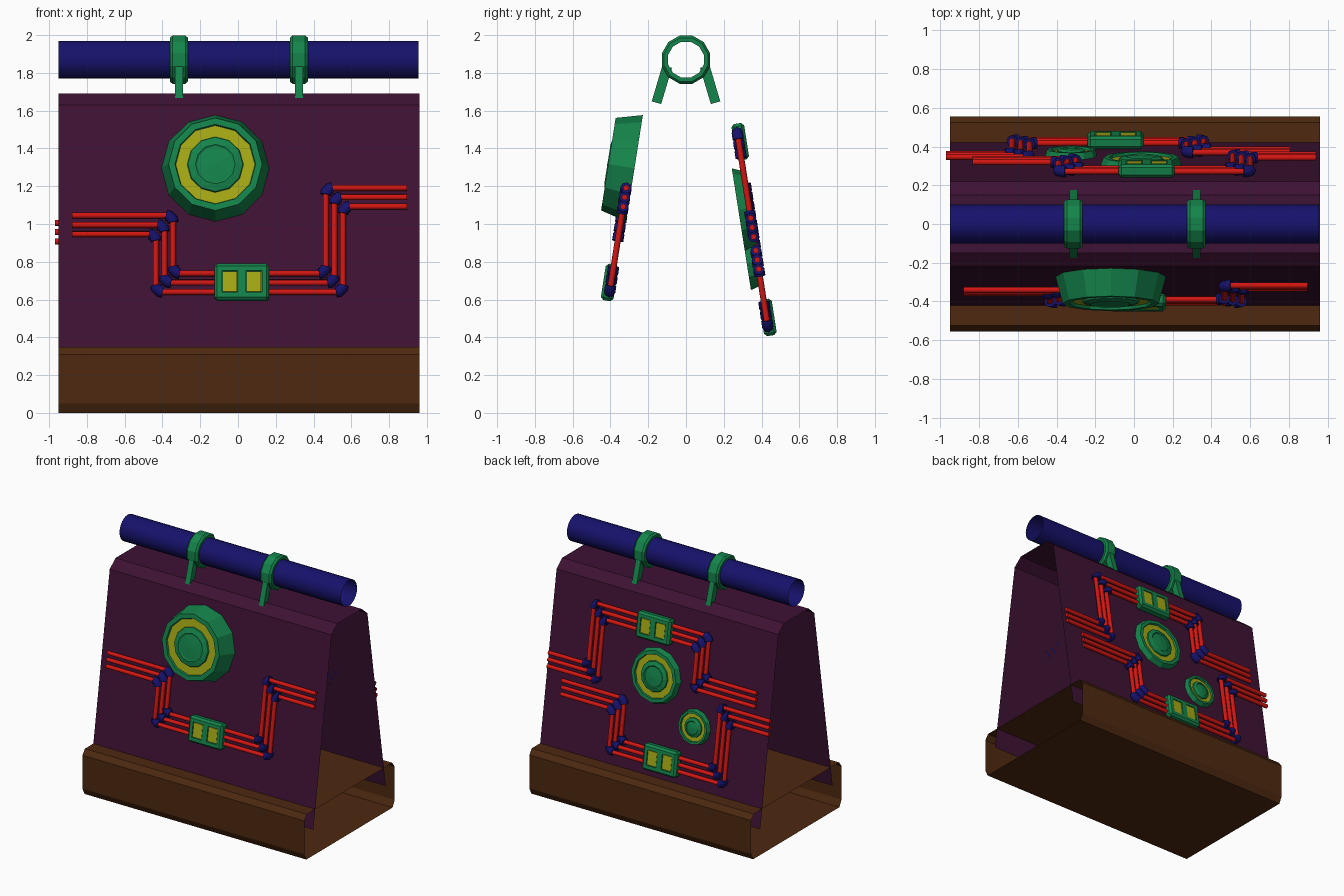
import bpy, bmesh, math
from mathutils import Matrix, Vector

if "Cube" in bpy.data.objects:
    bpy.data.objects.remove(bpy.data.objects["Cube"])

SLOPE = (0.445 - 0.22) / 1.43          # lean of the side panels
LEAN = math.atan(SLOPE)


def mat(name, r, g, b):
    m = bpy.data.materials.new(name)
    m.diffuse_color = (r, g, b, 1)
    m.use_nodes = True
    m.node_tree.nodes["Principled BSDF"].inputs["Base Color"].default_value = m.diffuse_color
    return m


NAVY = mat("navy", 0.008, 0.006, 0.15)
PURPLE = mat("purple", 0.048, 0.006, 0.034)
BROWN = mat("brown", 0.075, 0.022, 0.005)
GREEN = mat("green", 0.007, 0.23, 0.07)
RED = mat("red", 0.65, 0.008, 0.006)
YELLOW = mat("yellow", 0.38, 0.40, 0.007)


def finish(bm, name, material, m=None):
    me = bpy.data.meshes.new(name)
    bm.to_mesh(me)
    bm.free()
    ob = bpy.data.objects.new(name, me)
    bpy.context.collection.objects.link(ob)
    if material:
        me.materials.append(material)
    if m:
        ob.matrix_world = m
    return ob


def on_panel(u, z, off=0.0, back=False, spin=0.0):
    """Frame on a leaning panel: local x right, y up, z outward."""
    m = Matrix.Translation((u, -0.445 + (z - 0.2) * SLOPE, z))
    m = m @ Matrix.Rotation(math.pi / 2 - LEAN, 4, 'X')
    m = m @ Matrix.Translation((0, 0, off)) @ Matrix.Rotation(spin, 4, 'Z')
    return Matrix.Rotation(math.pi, 4, 'Z') @ m if back else m


def sheet(name, profile, x0, x1, material, closed):
    """Extrude a (y, z) profile along x as an open-ended sheet."""
    bm = bmesh.new()
    a = [bm.verts.new((x0, y, z)) for y, z in profile]
    b = [bm.verts.new((x1, y, z)) for y, z in profile]
    n = len(profile)
    for i in range(n if closed else n - 1):
        j = (i + 1) % n
        bm.faces.new((a[i], a[j], b[j], b[i]))
    return finish(bm, name, material)


def lathe(name, profile, sides, material, m, closed=False, phase=0.0):
    """Revolve an (r, h) profile about local z."""
    bm = bmesh.new()
    rings = []
    for r, h in profile:
        if r == 0:
            rings.append([bm.verts.new((0, 0, h))] * sides)
        else:
            ang = [2 * math.pi * (k + phase) / sides for k in range(sides)]
            rings.append([bm.verts.new((r * math.cos(t), r * math.sin(t), h)) for t in ang])
    n = len(rings)
    for i in range(n if closed else n - 1):
        p, q = rings[i], rings[(i + 1) % n]
        for k in range(sides):
            l = (k + 1) % sides
            bm.faces.new(list(dict.fromkeys((p[k], p[l], q[l], q[k]))))
    bmesh.ops.recalc_face_normals(bm, faces=bm.faces)
    return finish(bm, name, material, m)


def box(name, size, material, m, bevel=0.0):
    bm = bmesh.new()
    bmesh.ops.create_cube(bm, size=1, matrix=Matrix.Diagonal((*size, 1)))
    if bevel:
        bmesh.ops.bevel(bm, geom=bm.edges[:], offset=bevel, segments=1, affect='EDGES')
    return finish(bm, name, material, m)


def tubes(name, paths, radius, material, m):
    cu = bpy.data.curves.new(name, 'CURVE')
    cu.dimensions = '3D'
    cu.bevel_depth, cu.bevel_resolution, cu.use_fill_caps = radius, 2, True
    for path in paths:
        s = cu.splines.new('POLY')
        s.points.add(len(path) - 1)
        for p, c in zip(s.points, path):
            p.co = (c[0], c[1], 0, 1)
    cu.materials.append(material)
    ob = bpy.data.objects.new(name, cu)
    bpy.context.collection.objects.link(ob)
    ob.matrix_world = m


# Base tray: chamfered, open at both ends
half = [(0.53, 0), (0.555, 0.05), (0.555, 0.31), (0.525, 0.35)]
sheet("base", half + [(-y, z) for y, z in half[::-1]], -0.95, 0.96, BROWN, True)

# Body shell: leaning panels and shouldered top
half = [(0.445, 0.2), (0.22, 1.63), (0.15, 1.69)]
sheet("body_shell", half + [(-y, z) for y, z in half[::-1]], -0.95, 0.96, PURPLE, False)

# Handle tube
along_x = Matrix.Rotation(math.pi / 2, 4, 'Y')
tube = lathe("handle_tube", [(0.1, -0.95), (0.1, 0.955)], 24, NAVY,
             Matrix.Translation((0, 0, 1.87)) @ along_x)
for p in tube.data.polygons:
    p.use_smooth = True

# Handle clamps: ring with two splayed legs
for x in (-0.313, 0.322):
    lathe("clamp_ring", [(0.098, -0.048), (0.12, -0.048), (0.132, -0.034), (0.132, 0.034),
                         (0.12, 0.048), (0.098, 0.048)], 12, GREEN,
          Matrix.Translation((x, 0, 1.87)) @ along_x, True, 0.5)
    for s in (-1, 1):
        box("clamp_leg", (0.042, 0.052, 0.2), GREEN,
            Matrix.Translation((x, s * 0.128, 1.738)) @ Matrix.Rotation(s * 0.29, 4, 'X'))


# Dials: bezel, glass ring and centre knob
def dial(name, u, z, r, depth, off, back):
    m = on_panel(u, z, off, back)
    d = depth
    lathe(name + "_bezel", [(0, 0), (r, 0), (0.87 * r, d), (0.75 * r, d), (0.73 * r, d - 0.02)],
          12, GREEN, m)
    lathe(name + "_ring", [(0.74 * r, d - 0.015), (0.5 * r, d - 0.015)], 12, YELLOW, m)
    lathe(name + "_knob", [(0.53 * r, d - 0.02), (0.51 * r, d - 0.005), (0.37 * r, d + 0.005),
                           (0.34 * r, d), (0, d + 0.006)], 12, GREEN, m)


dial("front_dial", -0.12, 1.295, 0.285, 0.14, 0.0, False)
dial("back_large_dial", -0.037, 1.08, 0.222, 0.07, -0.03, True)
dial("back_small_dial", 0.325, 0.795, 0.142, 0.065, -0.03, True)


# Pipe run: three nested pipes with elbows and a two-window junction box
def pipe_run(name, u, z, back, spin):
    m = on_panel(u, z, 0.028, back, spin)
    straights, elbows = [], []
    for k in (-1, 0, 1):
        d = 0.05 * k
        e = 0.045 * k
        path = [Vector(p) for p in ((-0.9, 0.31 + d), (-0.41 + e, 0.31 + d), (-0.41 + e, d),
                                    (0.49 - e, d), (0.49 - e, 0.458 + d), (0.875, 0.458 + d))]
        straights += [path[i:i + 2] for i in range(5)]
        for i in range(1, 5):
            a = (path[i - 1] - path[i]).normalized()
            b = (path[i + 1] - path[i]).normalized()
            elbows.append([path[i] + p for p in
                           (a * 0.036, a * 0.02 + b * 0.003, a * 0.003 + b * 0.02, b * 0.036)])
    tubes(name + "_pipes", straights, 0.016, RED, m)
    tubes(name + "_elbows", elbows, 0.03, NAVY, m)

    bm_ = m @ Matrix.Translation((0, 0, 0.008))
    case = box(name + "_box", (0.29, 0.195, 0.068), GREEN, bm_, 0.015)
    for s in (-1, 1):
        w = bm_ @ Matrix.Translation((s * 0.064, 0, 0.034))
        cutter = box(name + "_window_cutter", (0.084, 0.115, 0.03), None, w)
        cutter.hide_render = True
        cutter.hide_viewport = True
        mod = case.modifiers.new("window", 'BOOLEAN')
        mod.operation, mod.object, mod.solver = 'DIFFERENCE', cutter, 'EXACT'
        box(name + "_window", (0.076, 0.107, 0.02), YELLOW, w @ Matrix.Translation((0, 0, -0.014)))


pipe_run("front", 0.02, 0.685, False, 0)
pipe_run("back_lower", 0.095, 0.5, True, 0)
pipe_run("back_upper", -0.065, 1.43, True, math.pi)
